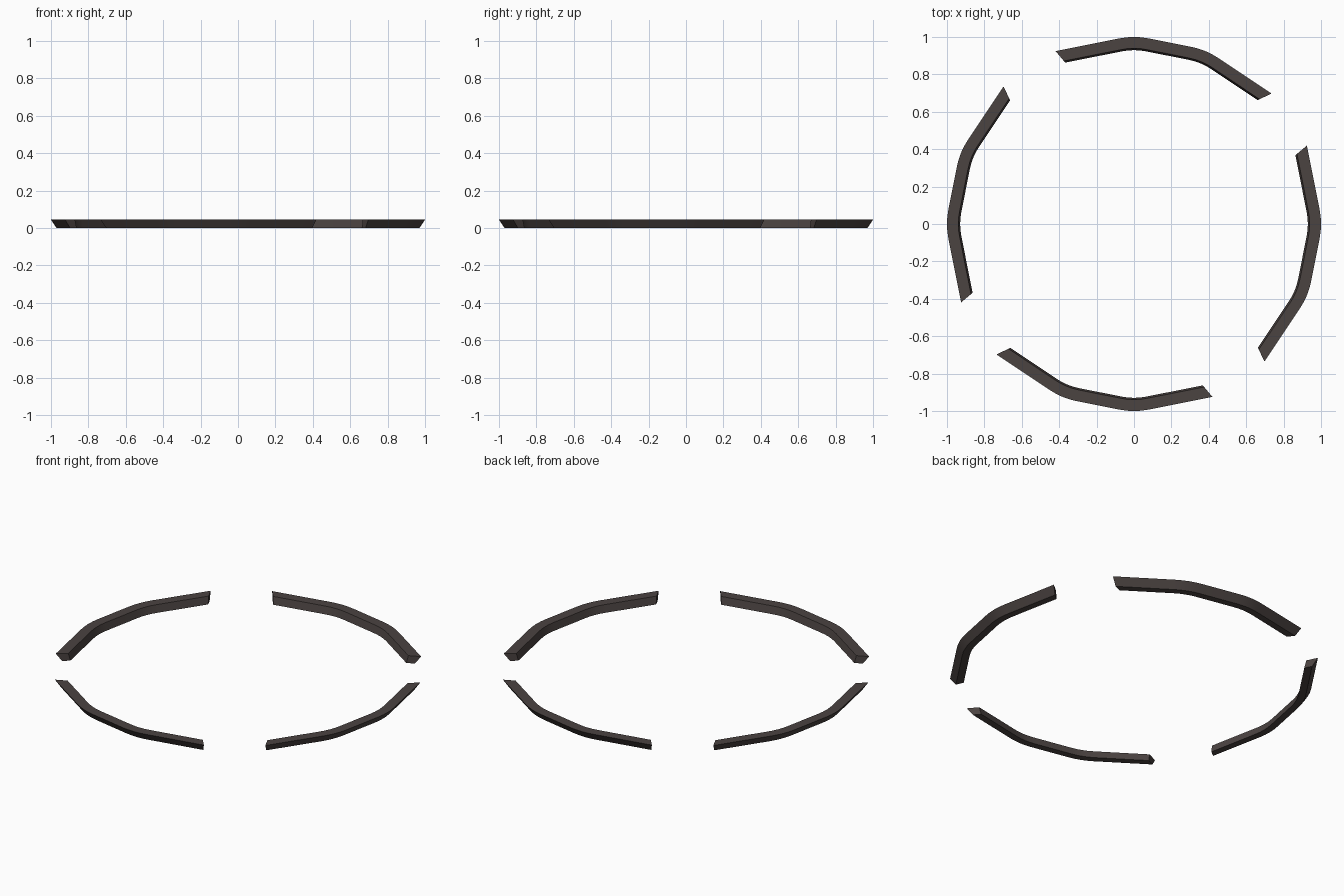
import bpy, bmesh, math
from mathutils import Vector

if "Cube" in bpy.data.objects:
    bpy.data.objects.remove(bpy.data.objects["Cube"])

mat = bpy.data.materials.new("dark brown grey")
mat.diffuse_color = (0.070, 0.056, 0.053, 1)
mat.use_nodes = True
mat.node_tree.nodes["Principled BSDF"].inputs["Base Color"].default_value = mat.diffuse_color

H = 0.045
STEP = math.radians(22.5)
HALF = STEP / 2
OUTER = 0.9885
# cross-section: (distance of the straight runs from the centre, height)
PROFILE = [(OUTER, H), (0.9585, 0.0), (0.918, 0.0), (0.928, H)]
# skewed vertical end cuts: (outer point, inner point)
START_CUT = (Vector((-0.422, 0.928)), Vector((-0.374, 0.870)))
END_CUT = (Vector((0.735, 0.697)), Vector((0.658, 0.661)))


def polar(r, a):
    return Vector((r * math.cos(a), r * math.sin(a)))


def cut_point(dist, normal_angle, cut):
    """Where a straight run at this distance meets an end cut."""
    n = polar(1, normal_angle)
    p, d = cut[0], cut[1] - cut[0]
    return p + d * ((dist - p.dot(n)) / d.dot(n))


def rail(dist, n=4):
    """One long edge: three straight runs joined by two rounded bends."""
    up = math.pi / 2
    pts = [cut_point(dist, up + HALF, START_CUT)]
    t = 0.08 + (dist - OUTER) * math.tan(HALF)
    for k in range(2):
        a = up - k * STEP
        corner = polar(dist / math.cos(HALF), a)
        before = corner - polar(t, a + HALF - up)
        after = corner + polar(t, a - HALF - up)
        for i in range(n + 1):
            s = i / n
            pts.append(before * (1 - s) ** 2 + corner * 2 * s * (1 - s) + after * s * s)
    pts.append(cut_point(dist, up - HALF - STEP, END_CUT))
    return pts


def rim_segment(name, angle):
    bm = bmesh.new()
    rails = []
    for dist, z in PROFILE:
        rails.append([bm.verts.new((p.x, p.y, z)) for p in rail(dist)])
    m = len(rails)
    for j in range(m):
        a, b = rails[j], rails[(j + 1) % m]
        for i in range(len(a) - 1):
            bm.faces.new((a[i], a[i + 1], b[i + 1], b[i]))
    bm.faces.new([r[0] for r in rails])
    bm.faces.new([r[-1] for r in rails])
    c, s = math.cos(angle), math.sin(angle)
    for v in bm.verts:
        x, y = v.co.x, v.co.y
        v.co.x, v.co.y = c * x - s * y, s * x + c * y
    bmesh.ops.recalc_face_normals(bm, faces=bm.faces)
    me = bpy.data.meshes.new(name)
    bm.to_mesh(me)
    bm.free()
    me.materials.append(mat)
    ob = bpy.data.objects.new(name, me)
    bpy.context.collection.objects.link(ob)
    # smooth along the bends, sharp between the faces
    bpy.ops.object.select_all(action='DESELECT')
    ob.select_set(True)
    bpy.context.view_layer.objects.active = ob
    bpy.ops.object.shade_smooth_by_angle(angle=math.radians(30))


# four segments, a quarter turn apart
for i, side in enumerate(("back", "left", "front", "right")):
    rim_segment("rim_segment_" + side, i * math.pi / 2)
